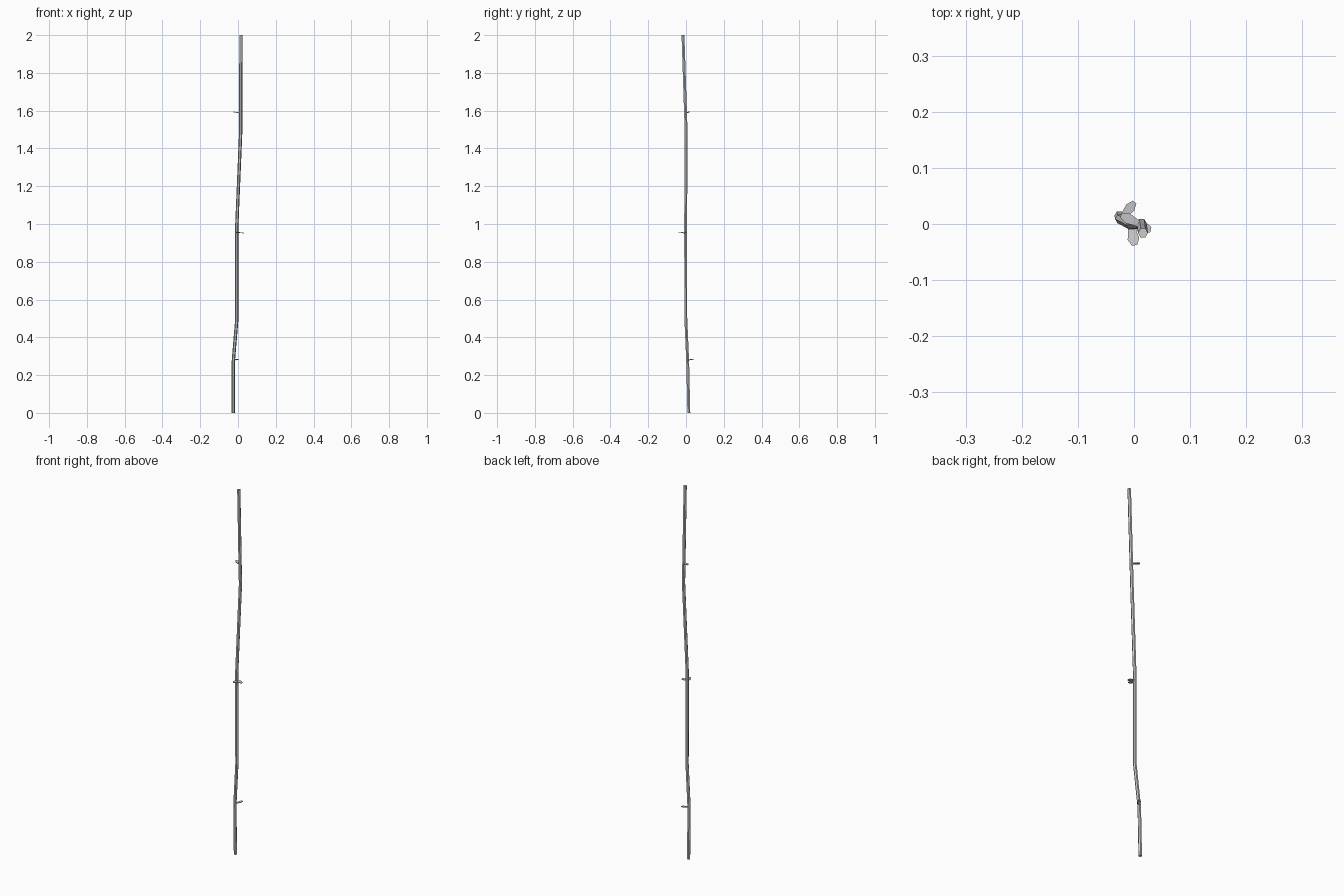
import bpy, bmesh, math
from mathutils import Vector

if "Cube" in bpy.data.objects:
    bpy.data.objects.remove(bpy.data.objects["Cube"])

SIDES, RADIUS = 6, 0.0088


def make_object(name, bm):
    bmesh.ops.recalc_face_normals(bm, faces=bm.faces)
    me = bpy.data.meshes.new(name)
    bm.to_mesh(me)
    bm.free()
    ob = bpy.data.objects.new(name, me)
    bpy.context.collection.objects.link(ob)
    return ob


# Stem: hexagonal rings lofted along a gently bent path
path = [(-0.026, 0.015, 0), (-0.025, 0.009, 0.27), (-0.006, -0.001, 0.5),
        (-0.006, -0.002, 1.0), (0.014, 0.001, 1.48), (0.016, -0.016, 2.0)]
bm = bmesh.new()
rings = []
for x, y, z in path:
    ring = []
    for i in range(SIDES):
        a = math.tau * i / SIDES
        ring.append(bm.verts.new((x + RADIUS * math.cos(a), y + RADIUS * math.sin(a), z)))
    rings.append(ring)
for r0, r1 in zip(rings, rings[1:]):
    for i in range(SIDES):
        j = (i + 1) % SIDES
        bm.faces.new((r0[i], r0[j], r1[j], r1[i]))
bm.faces.new(rings[0][::-1])
bm.faces.new(rings[-1])
make_object("stem", bm)


# Leaves: small thin buds, narrow at the stem and widest near the tip
def leaf(name, base, tip, width):
    base, tip = Vector(base), Vector(tip)
    d = tip - base
    side = Vector((-d.y, d.x, 0)).normalized() * width / 2
    outline = [(0, -0.45), (0, 0.45), (0.68, 1), (1, 0.45), (1, -0.45), (0.68, -1)]
    bm = bmesh.new()
    top, low = [], []
    for t, s in outline:
        p = base + d * t + side * s
        top.append(bm.verts.new(p + Vector((0, 0, 0.0015))))
        low.append(bm.verts.new(p - Vector((0, 0, 0.0015))))
    bm.faces.new(top)
    bm.faces.new(low[::-1])
    for i in range(6):
        j = (i + 1) % 6
        bm.faces.new((top[i], low[i], low[j], top[j]))
    make_object(name, bm)


leaf("lower_leaf", (-0.023, 0.009, 0.279), (0.001, 0.039, 0.285), 0.018)
leaf("middle_leaf_front", (-0.005, -0.002, 0.953), (0.001, -0.038, 0.957), 0.021)
leaf("middle_leaf_right", (-0.006, -0.002, 0.956), (0.030, -0.010, 0.952), 0.021)
leaf("upper_leaf", (0.013, -0.002, 1.588), (-0.023, 0.016, 1.593), 0.019)
